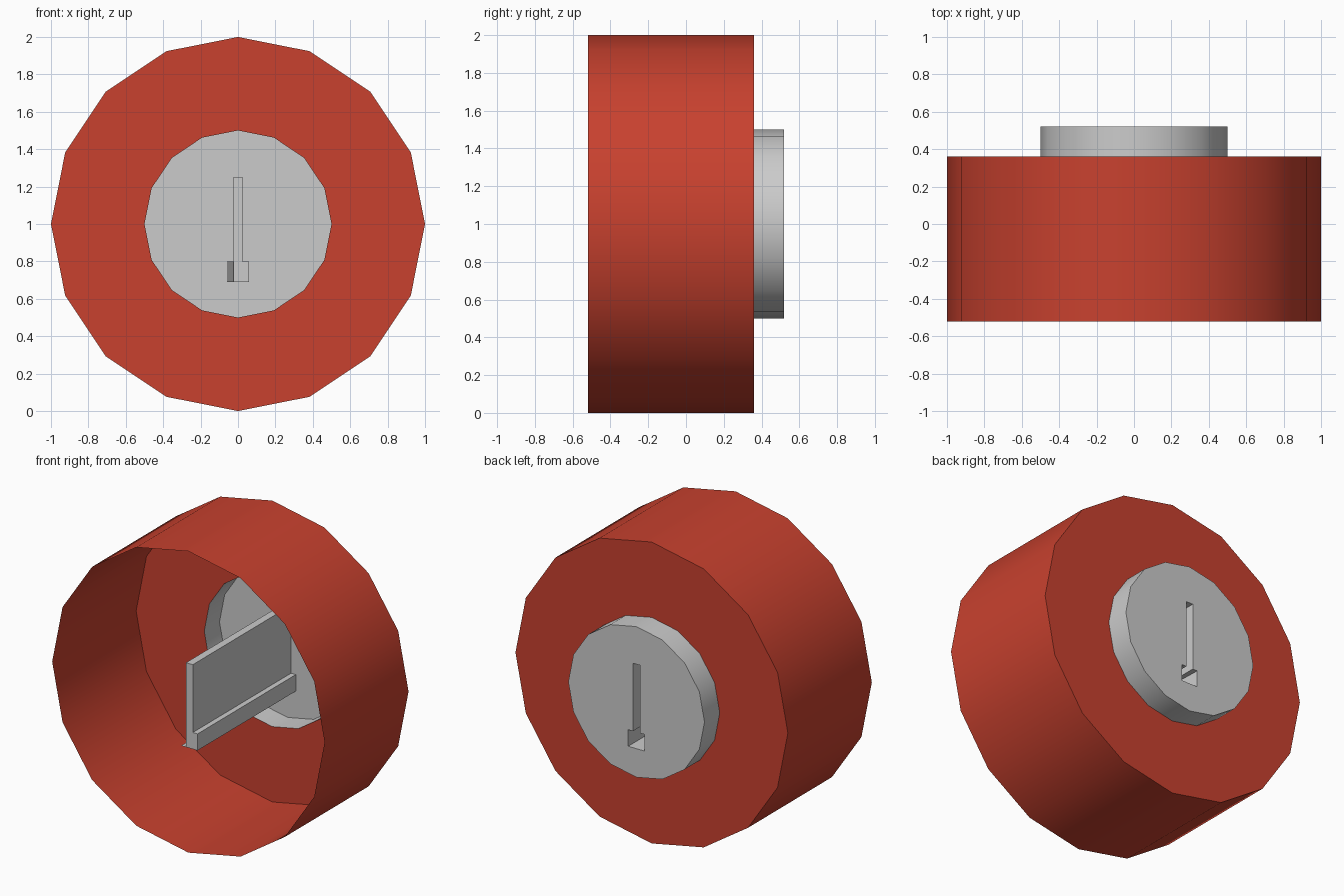
import bpy, bmesh, math

if "Cube" in bpy.data.objects:
    bpy.data.objects.remove(bpy.data.objects["Cube"])

SIDES = 16
FRONT, WALL, BACK = -0.52, 0.36, 0.52
KEY_FRONT = -0.51


def ring(bm, r, y):
    """Circle of vertices around the y axis, one vertex at the top."""
    return [bm.verts.new((r * math.sin(2 * math.pi * i / SIDES), y,
                          1 + r * math.cos(2 * math.pi * i / SIDES)))
            for i in range(SIDES)]


def bridge(bm, a, b):
    """Join two closed loops with side faces, merging collapsed corners."""
    n = len(a)
    for i in range(n):
        j = (i + 1) % n
        bm.faces.new((a[i], a[j], b[j], b[i]))


def finish(bm, name, mat=None):
    me = bpy.data.meshes.new(name)
    bm.to_mesh(me)
    bm.free()
    ob = bpy.data.objects.new(name, me)
    bpy.context.collection.objects.link(ob)
    if mat:
        me.materials.append(mat)
    bpy.ops.object.select_all(action='DESELECT')
    ob.select_set(True)
    bpy.context.view_layer.objects.active = ob
    bpy.ops.object.shade_smooth_by_angle(angle=math.radians(30))
    return ob


# Red housing: thin open cup with a round hole in its back wall
red = bpy.data.materials.new("red")
red.diffuse_color = (0.58, 0.053, 0.028, 1)
red.use_nodes = True
red.node_tree.nodes["Principled BSDF"].inputs["Base Color"].default_value = red.diffuse_color
bm = bmesh.new()
rim, outer, hole = ring(bm, 1, FRONT), ring(bm, 1, WALL), ring(bm, 0.5, WALL)
bridge(bm, rim, outer)
bridge(bm, outer, hole)
finish(bm, "housing", red)

# Grey lock face: short collar and a disc pierced by the keyhole
key = [(-0.025, 1.25), (0.025, 1.25), (0.025, 0.80), (0.06, 0.80),
       (0.06, 0.69), (-0.06, 0.69), (-0.06, 0.80), (-0.025, 0.80)]
bm = bmesh.new()
collar, face = ring(bm, 0.5, WALL), ring(bm, 0.5, BACK)
bridge(bm, collar, face)
slot = [bm.verts.new((x, BACK, z)) for x, z in key]
edges = [bm.edges.get((face[i - 1], face[i])) for i in range(SIDES)]
edges += [bm.edges.new((slot[i - 1], slot[i])) for i in range(len(slot))]
bmesh.ops.triangle_fill(bm, edges=edges, use_beauty=True, normal=(0, 1, 0))
bmesh.ops.recalc_face_normals(bm, faces=bm.faces)
if sum(f.normal.y for f in bm.faces) < 0:
    bmesh.ops.reverse_faces(bm, faces=bm.faces)
finish(bm, "lock_face")

# Key channel: runs forward, its left step tapering into the stem
bm = bmesh.new()
back = [bm.verts.new((x, BACK, z)) for x, z in key]
end = [bm.verts.new((max(x, -0.025), KEY_FRONT, z)) for x, z in key[:7]]
end.append(end[6])
n = len(back)
for i in range(n):
    j = (i + 1) % n
    loop = [back[i], back[j], end[j]]
    if end[i] is not end[j]:
        loop.append(end[i])
    bm.faces.new(loop)
bm.faces.new(end[:7])
# small floor tip left of the channel end
tip = bm.verts.new((-0.06, KEY_FRONT, 0.69))
bm.faces.new((back[5], end[5], tip))
finish(bm, "key_channel")
